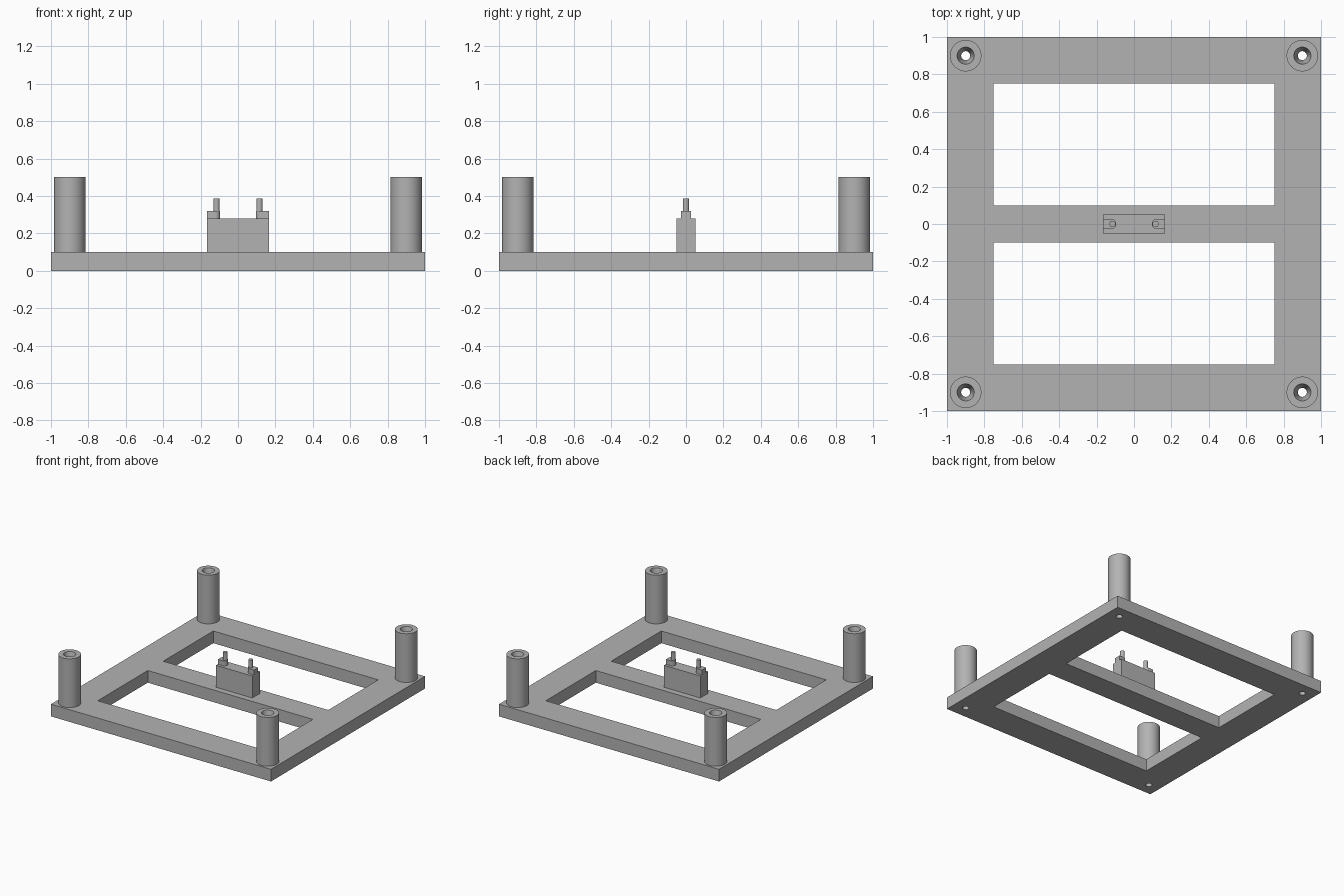
import bpy, bmesh, math

if "Cube" in bpy.data.objects:
    bpy.data.objects.remove(bpy.data.objects["Cube"])

grey = bpy.data.materials.new("plain grey")
grey.diffuse_color = (0.45, 0.45, 0.45, 1)
grey.use_nodes = True
grey.node_tree.nodes["Principled BSDF"].inputs["Base Color"].default_value = grey.diffuse_color


def finish(bm, name):
    bmesh.ops.recalc_face_normals(bm, faces=bm.faces)
    me = bpy.data.meshes.new(name)
    bm.to_mesh(me)
    bm.free()
    ob = bpy.data.objects.new(name, me)
    bpy.context.collection.objects.link(ob)
    me.materials.append(grey)
    return ob


def smooth(ob):
    bpy.ops.object.select_all(action='DESELECT')
    ob.select_set(True)
    bpy.context.view_layer.objects.active = ob
    bpy.ops.object.shade_smooth_by_angle(angle=math.radians(30))


def prism(name, outline, z0, z1):
    bm = bmesh.new()
    face = bm.faces.new([bm.verts.new((x, y, z0)) for x, y in outline])
    out = bmesh.ops.extrude_face_region(bm, geom=[face], use_keep_orig=True)
    for v in out["geom"]:
        if isinstance(v, bmesh.types.BMVert):
            v.co.z = z1
    return finish(bm, name)


def rect(x0, x1, y0, y1):
    return [(x0, y0), (x1, y0), (x1, y1), (x0, y1)]


def arc(cx, cy, r, a0, a1, n):
    return [(cx + r * math.cos(a0 + (a1 - a0) * i / n),
             cy + r * math.sin(a0 + (a1 - a0) * i / n)) for i in range(n + 1)]


def lathe(name, profile, cx, cy, n=48):
    # closed (radius, z) profile swept around a vertical axis
    bm = bmesh.new()
    rings = [[bm.verts.new((cx + r * math.cos(2 * math.pi * i / n),
                            cy + r * math.sin(2 * math.pi * i / n), z))
              for i in range(n)] for r, z in profile]
    for a, b in zip(rings, rings[1:] + rings[:1]):
        for i in range(n):
            j = (i + 1) % n
            bm.faces.new((a[i], a[j], b[j], b[i]))
    ob = finish(bm, name)
    smooth(ob)
    return ob


def cut(ob, cutter):
    mod = ob.modifiers.new("cut", 'BOOLEAN')
    mod.operation = 'DIFFERENCE'
    mod.solver = 'EXACT'
    mod.object = cutter
    bpy.context.view_layer.objects.active = ob
    bpy.ops.object.modifier_apply(modifier=mod.name)
    bpy.data.objects.remove(cutter)


# base frame with two windows and four corner holes
frame = prism("base_frame", rect(-1, 1, -1, 1), 0, 0.1)
for y0, y1 in ((0.1, 0.75), (-0.75, -0.1)):
    cut(frame, prism("window_cutter", rect(-0.75, 0.75, y0, y1), -0.1, 0.2))
CORNERS = [(sx * 0.9, sy * 0.9) for sx in (-1, 1) for sy in (-1, 1)]
for cx, cy in CORNERS:
    hole = arc(cx, cy, 0.024, 0, 2 * math.pi, 32)[:-1]
    cut(frame, prism("hole_cutter", hole, -0.1, 0.2))
smooth(frame)

# corner posts with a stepped bore
for cx, cy in CORNERS:
    lathe("corner_post", [(0.084, 0.1), (0.084, 0.5), (0.046, 0.5),
                          (0.024, 0.42), (0.024, 0.1)], cx, cy)

# centre block
prism("centre_block", rect(-0.165, 0.165, -0.05, 0.05), 0.1, 0.28)

# round-ended pads with a pin on each end of the block
for s in (-1, 1):
    outline = [(s * 0.165, -0.027)]
    outline += [(s * (0.122 - x), y) for x, y in
                arc(0, 0, 0.027, -math.pi / 2, math.pi / 2, 16)]
    outline += [(s * 0.165, 0.027)]
    smooth(prism("pin_pad", outline, 0.28, 0.32))
    pin = arc(s * 0.115, 0, 0.017, 0, 2 * math.pi, 24)[:-1]
    smooth(prism("contact_pin", pin, 0.32, 0.385))
